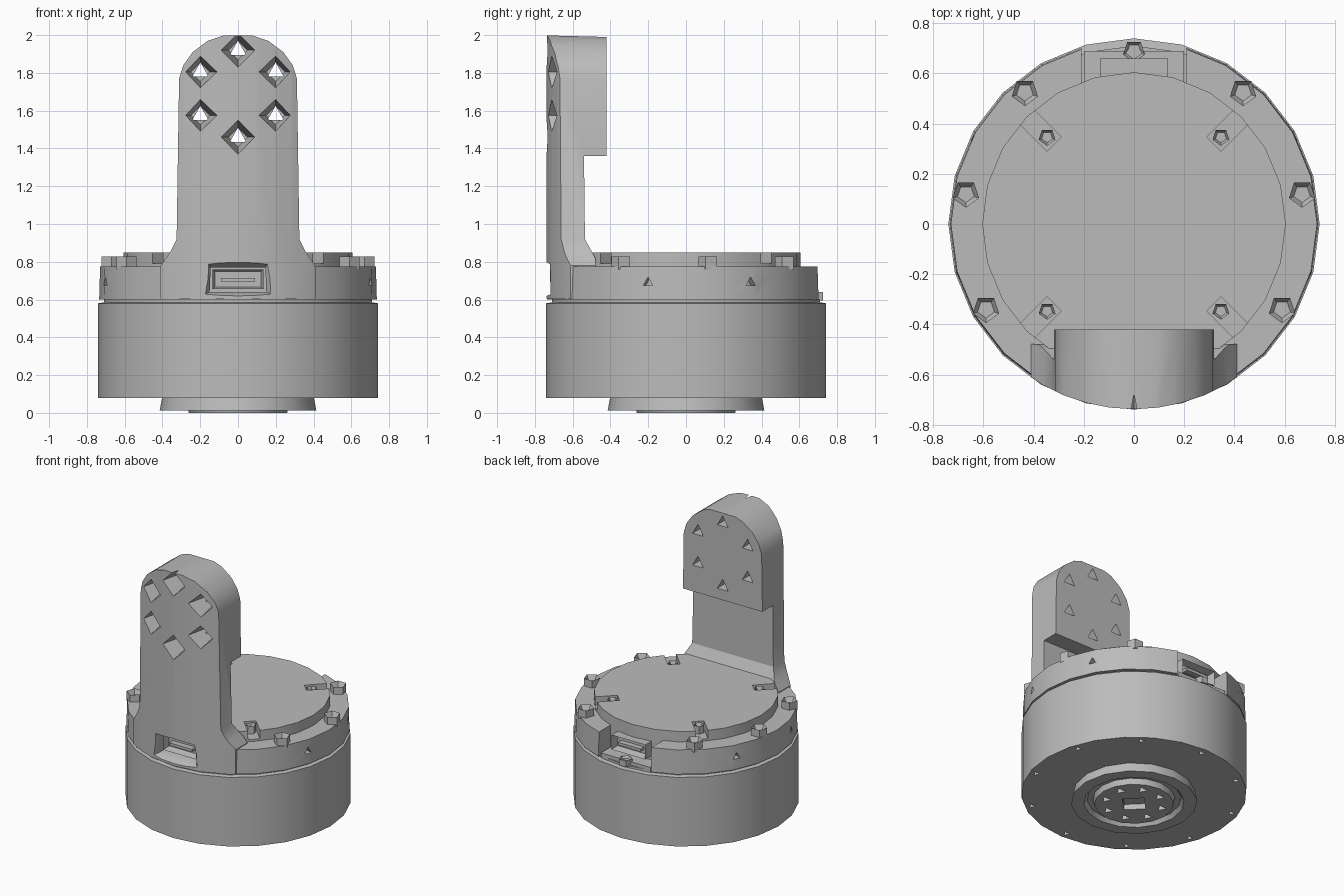
import bpy, bmesh, math
from mathutils import Vector, Matrix

cube = bpy.data.objects.get("Cube")
if cube:
    bpy.data.objects.remove(cube, do_unlink=True)

grey = bpy.data.materials.new("plain grey")
grey.use_nodes = True
grey.diffuse_color = (0.5, 0.5, 0.5, 1)
grey.node_tree.nodes["Principled BSDF"].inputs["Base Color"].default_value = (0.5, 0.5, 0.5, 1)


def finish(name, bm):
    bmesh.ops.recalc_face_normals(bm, faces=bm.faces)
    mesh = bpy.data.meshes.new(name)
    bm.to_mesh(mesh)
    bm.free()
    mesh.materials.append(grey)
    obj = bpy.data.objects.new(name, mesh)
    bpy.context.collection.objects.link(obj)
    return obj


def lathe(name, profile, sides):
    bm = bmesh.new()
    verts = [bm.verts.new((r, 0, z)) for r, z in profile]
    edges = [bm.edges.new((a, b)) for a, b in zip(verts, verts[1:] + verts[:1])]
    bmesh.ops.spin(bm, geom=verts + edges, cent=(0, 0, 0), axis=(0, 0, 1),
                   angle=math.tau, steps=sides, use_duplicate=False)
    bmesh.ops.remove_doubles(bm, verts=bm.verts, dist=0.0005)
    return finish(name, bm)


def tube(name, start, end, r1, r2, sides):
    start, end = Vector(start), Vector(end)
    way = end - start
    place = Matrix.Translation((start + end) / 2) @ way.to_track_quat('Z', 'Y').to_matrix().to_4x4()
    bm = bmesh.new()
    bmesh.ops.create_cone(bm, cap_ends=True, segments=sides, radius1=r1, radius2=r2,
                          depth=way.length, matrix=place)
    return finish(name, bm)


def box(name, low, high, turn=0):
    low, high = Vector(low), Vector(high)
    bm = bmesh.new()
    bmesh.ops.create_cube(bm, size=1, matrix=Matrix.Rotation(turn, 4, 'Z')
                          @ Matrix.Translation((low + high) / 2)
                          @ Matrix.Diagonal((high - low).to_4d()))
    return finish(name, bm)


def prism(name, outline, shift):
    bm = bmesh.new()
    face = bm.faces.new([bm.verts.new(p) for p in outline])
    new = bmesh.ops.extrude_face_region(bm, geom=[face])["geom"]
    bmesh.ops.translate(bm, vec=shift, verts=[v for v in new if isinstance(v, bmesh.types.BMVert)])
    return finish(name, bm)


def boolean(obj, tool, mode='DIFFERENCE'):
    mod = obj.modifiers.new("cut", 'BOOLEAN')
    mod.operation, mod.object, mod.solver = mode, tool, 'EXACT'
    bpy.context.view_layer.objects.active = obj
    bpy.ops.object.modifier_apply(modifier=mod.name)
    bpy.data.objects.remove(tool, do_unlink=True)


def hollow(obj, way, wall, depth):
    # sink a pocket into the face that looks along the given direction
    bm = bmesh.new()
    bm.from_mesh(obj.data)
    way = Vector(way)
    face = max(bm.faces, key=lambda f: f.normal.dot(way))
    bmesh.ops.inset_region(bm, faces=[face], thickness=wall)
    bmesh.ops.translate(bm, vec=-way * depth, verts=face.verts)
    bm.to_mesh(obj.data)
    bm.free()


def polar(radius, angle, z):
    return Vector((radius * math.cos(angle), radius * math.sin(angle), z))


# Drum with a rim of small pits underneath
drum = lathe("drum", [(0, 0.08), (0.74, 0.08), (0.74, 0.58), (0.71, 0.585), (0.71, 0.6), (0, 0.6)], 24)
for i in range(10):
    a = math.tau * (i + 0.5) / 10
    boolean(drum, tube("pit", polar(0.69, a, 0.07), polar(0.69, a, 0.13), 0.025, 0.025, 3))

# Output hub under the drum
hub = lathe("hub", [(0, 0), (0.26, 0), (0.27, 0.04), (0.31, 0.04), (0.33, 0.012),
                    (0.415, 0.012), (0.40, 0.09), (0, 0.09)], 16)
boolean(hub, tube("socket", (0, 0, -0.02), (0, 0, 0.04), 0.1, 0.1, 4))
for i in range(8):
    a = math.tau * (i + 0.5) / 8
    boolean(hub, tube("pit", polar(0.19, a, -0.01), polar(0.19, a, 0.05), 0.035, 0.035, 3))

# Collar ring, open at the back
collar = lathe("collar_and_arm", [(0.58, 0.6), (0.735, 0.6), (0.73, 0.775), (0.58, 0.775)], 24)
boolean(collar, box("back_notch", (-0.21, 0.5, 0.5), (0.21, 0.9, 0.9)))

# Upright arm: side profile trimmed by the front outline and the round outside
side = [(-0.8, 0.605), (-0.47, 0.605), (-0.48, 0.82), (-0.535, 0.92),
        (-0.54, 1.36), (-0.42, 1.36), (-0.42, 1.99), (-0.8, 2.0)]
arm = prism("arm", [(-0.5, y, z) for y, z in side], (1, 0, 0))
half = [(0.41, 0.55), (0.41, 0.78), (0.36, 0.85), (0.325, 0.92), (0.312, 1.77),
        (0.29, 1.84), (0.24, 1.91), (0.16, 1.97), (0.07, 2.0)]
outline = half + [(-x, z) for x, z in reversed(half)]
boolean(arm, prism("outline", [(x, -0.9, z) for x, z in outline], (0, 0.6, 0)), 'INTERSECT')
boolean(arm, tube("round", (0, 0, 0.5), (0, 0, 2.2), 0.738, 0.738, 48), 'INTERSECT')

# Countersunk holes through the arm head
for i in range(6):
    a = math.tau * (i + 0.5) / 6
    x, z = 0.23 * math.cos(a), 1.69 + 0.23 * math.sin(a)
    boolean(arm, tube("sink", (x, -0.76, z), (x, -0.56, z), 0.095, 0.05, 4))
    boolean(arm, tube("bore", (x, -0.6, z), (x, -0.3, z), 0.05, 0.05, 3))
boolean(collar, arm, 'UNION')

# Tapered port window in the front
window = bmesh.new()
for y, top, bottom, high, low in ((-0.76, 0.17, 0.21, 0.81, 0.61), (-0.69, 0.145, 0.15, 0.77, 0.64),
                                  (-0.6, 0.145, 0.15, 0.77, 0.64)):
    for s in (-1, 1):
        window.verts.new((s * top, y, high))
        window.verts.new((s * bottom, y, low))
rings = [list(window.verts)[i:i + 4] for i in (0, 4, 8)]
order = (0, 1, 3, 2)
for near, far in zip(rings, rings[1:]):
    for i in range(4):
        p, q = order[i], order[(i + 1) % 4]
        window.faces.new((near[p], near[q], far[q], far[p]))
for ring in (rings[0], rings[2]):
    window.faces.new([ring[i] for i in order])
boolean(collar, finish("window", window))

# Small pits around the collar
for deg in (-16, 28, 196, 152):
    a = math.radians(deg)
    boolean(collar, tube("pit", polar(0.78, a, 0.69), polar(0.68, a, 0.69), 0.03, 0.03, 3))

# Round cover with four screw slots
cover = lathe("cover", [(0, 0.59), (0.605, 0.59), (0.605, 0.85), (0, 0.85)], 24)
for i in range(4):
    a = math.radians(45 + 90 * i)
    boolean(cover, box("slot", (0.45, -0.04, 0.79), (0.7, 0.04, 0.9), a))
    screw = tube("cover_screw", polar(0.49, a, 0.78), polar(0.49, a, 0.845), 0.035, 0.035, 5)
    hollow(screw, (0, 0, 1), 0.012, 0.03)

# Collar screws on both sides
for x, y in ((0.435, 0.525), (0.67, 0.12), (0.59, -0.34)):
    for s in (-1, 1):
        screw = tube("collar_screw", (s * x, y, 0.76), (s * x, y, 0.828), 0.055, 0.055, 5)
        hollow(screw, (0, 0, 1), 0.02, 0.035)

# Ports at the front and back
for name, near, far, way in (("front_port", -0.665, -0.59, -1), ("back_port", 0.58, 0.66, 1)):
    port = box(name, (-0.135, near, 0.655), (0.135, far, 0.76))
    hollow(port, (0, way, 0), 0.018, 0.05)
    middle = (near + far) / 2
    box(name + "_tongue", (-0.09, middle - 0.03, 0.695), (0.09, middle + 0.03, 0.715))

# Tray and screw below the back port
box("back_tray", (-0.2, 0.55, 0.595), (0.2, 0.69, 0.625))
screw = tube("tray_screw", (0, 0.69, 0.595), (0, 0.69, 0.64), 0.045, 0.045, 5)
hollow(screw, (0, 0, 1), 0.015, 0.02)

# Smooth rounds, sharp edges
bpy.ops.object.select_all(action='DESELECT')
for obj in bpy.context.collection.objects:
    if obj.type == 'MESH':
        obj.select_set(True)
        bpy.context.view_layer.objects.active = obj
bpy.ops.object.shade_smooth_by_angle(angle=math.radians(28))
